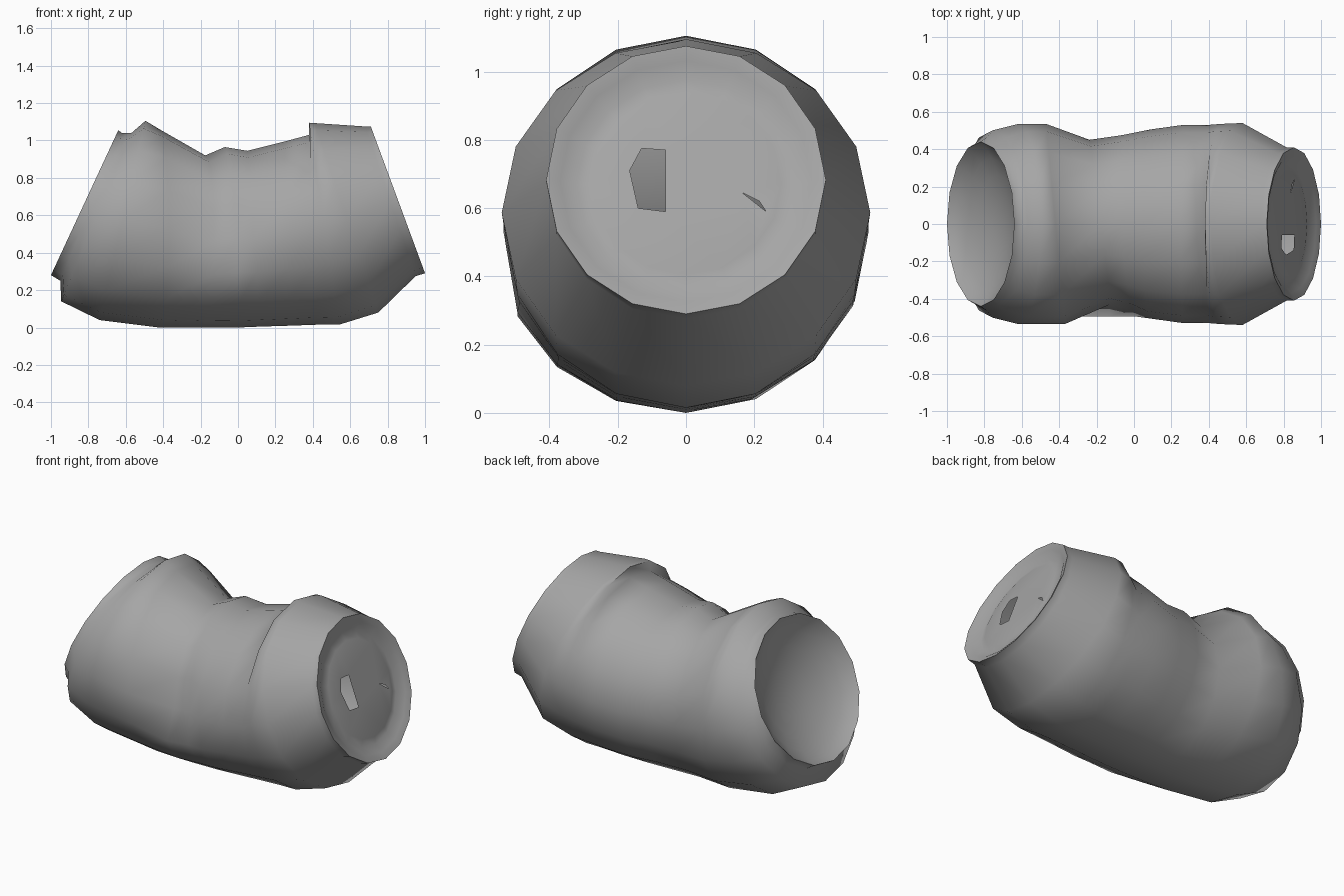
import bpy, bmesh, math
from mathutils import Vector

if "Cube" in bpy.data.objects:
    bpy.data.objects.remove(bpy.data.objects["Cube"])

N = 16  # sides of the can
metal = bpy.data.materials.new("dull_metal")
metal.diffuse_color = (.38, .38, .38, 1)
metal.use_nodes = True
metal.node_tree.nodes["Principled BSDF"].inputs["Base Color"].default_value = metal.diffuse_color


def ring(bottom, top, w_back, w_front=None, w_low=None, skew=0.0):
    """Tilted oval ring from its lowest and highest points (x, z) and half widths."""
    w_front = w_front or w_back
    b, t = Vector((bottom[0], 0, bottom[1])), Vector((top[0], 0, top[1]))
    mid, half = (b + t) / 2, (t - b) / 2
    pts = []
    for i in range(N):
        a = 2 * math.pi * i / N
        c, s = math.cos(a), math.sin(a)
        w = w_back if s > 0 else w_front
        if w_low and c < -0.2 and s < 0:
            w = w_low
        pts.append(mid + half * c + Vector((skew * s, w * s, 0)))
    return pts


def scaled(pts, k, offset):
    """Concentric copy of a ring, moved by offset."""
    c = sum(pts, Vector()) / len(pts)
    return [c + (p - c) * k + offset for p in pts]


def loft(bm, rings):
    rows = [[bm.verts.new(p) for p in r] for r in rings]
    for a, b in zip(rows, rows[1:]):
        for i in range(N):
            j = (i + 1) % N
            bm.faces.new((a[i], a[j], b[j], b[i]))
    return rows


def finish(bm, name, angle=75):
    bmesh.ops.recalc_face_normals(bm, faces=bm.faces)
    me = bpy.data.meshes.new(name)
    bm.to_mesh(me)
    bm.free()
    me.materials.append(metal)
    ob = bpy.data.objects.new(name, me)
    bpy.context.collection.objects.link(ob)
    bpy.ops.object.select_all(action='DESELECT')
    ob.select_set(True)
    bpy.context.view_layer.objects.active = ob
    bpy.ops.object.shade_smooth_by_angle(angle=math.radians(angle))
    return ob


base_rim = ring((-1.0, .28), (-.64, 1.055), .44)
lid_rim = ring((1.0, .29), (.71, 1.075), .41)

# crushed body: base rim, bulge, pinched waist, folded step, shoulder, lid rim
body = [
    base_rim,
    ring((-.95, .25), (-.62, 1.04), .465),
    ring((-.945, .14), (-.57, 1.04), .50),
    ring((-.74, .04), (-.495, 1.105), .535),
    ring((-.42, .0), (-.42, 1.06), .535, skew=-.05),
    ring((-.19, .0), (-.175, .92), .45, .43, .535, -.055),
    ring((.0, .0), (-.07, .965), .475, .46, .535, -.03),
    ring((.12, .005), (.05, .945), .505, .505, .535),
    ring((.28, .01), (.25, .995), .53),
    ring((.42, .015), (.38, 1.03), .53),
    ring((.54, .015), (.38, 1.095), .535),
    ring((.75, .08), (.41, 1.093), .54),
    ring((.95, .275), (.68, 1.075), .41),
    lid_rim,
]
bm = bmesh.new()
loft(bm, body)
finish(bm, "can_body")

# concave base
inward = Vector((.907, 0, -.421))
bm = bmesh.new()
rows = loft(bm, [scaled(base_rim, k, inward * d) for k, d in
                 ((1, 0), (.93, .03), (.8, .065), (.6, .1), (.3, .13))])
tip = bm.verts.new(sum(base_rim, Vector()) / N + inward * .14)
for i in range(N):
    bm.faces.new((rows[-1][i], rows[-1][(i + 1) % N], tip))
finish(bm, "base_dome")

# recessed lid with a drinking hole and a small torn slit
out = Vector((.938, 0, .347))
up = Vector((-.347, 0, .938))
bm = bmesh.new()
rows = loft(bm, [scaled(lid_rim, k, out * d) for k, d in
                 ((1, 0), (.9, -.012), (.78, -.04), (.68, -.03))])
panel_c = sum(lid_rim, Vector()) / N - out * .03
edges = [bm.edges.get((rows[-1][i], rows[-1][(i + 1) % N])) for i in range(N)]
holes = (
    [(-.06, .59), (-.06, .77), (-.13, .775), (-.165, .71), (-.14, .60)],
    [(.165, .645), (.215, .62), (.235, .59)],
)
for hole in holes:
    vs = [bm.verts.new(panel_c + up * ((z - panel_c.z) / up.z) + Vector((0, y, 0)))
          for y, z in hole]
    edges += [bm.edges.new((vs[i], vs[(i + 1) % len(vs)])) for i in range(len(vs))]
bmesh.ops.triangle_fill(bm, use_beauty=True, use_dissolve=False, edges=edges)
finish(bm, "can_lid")
